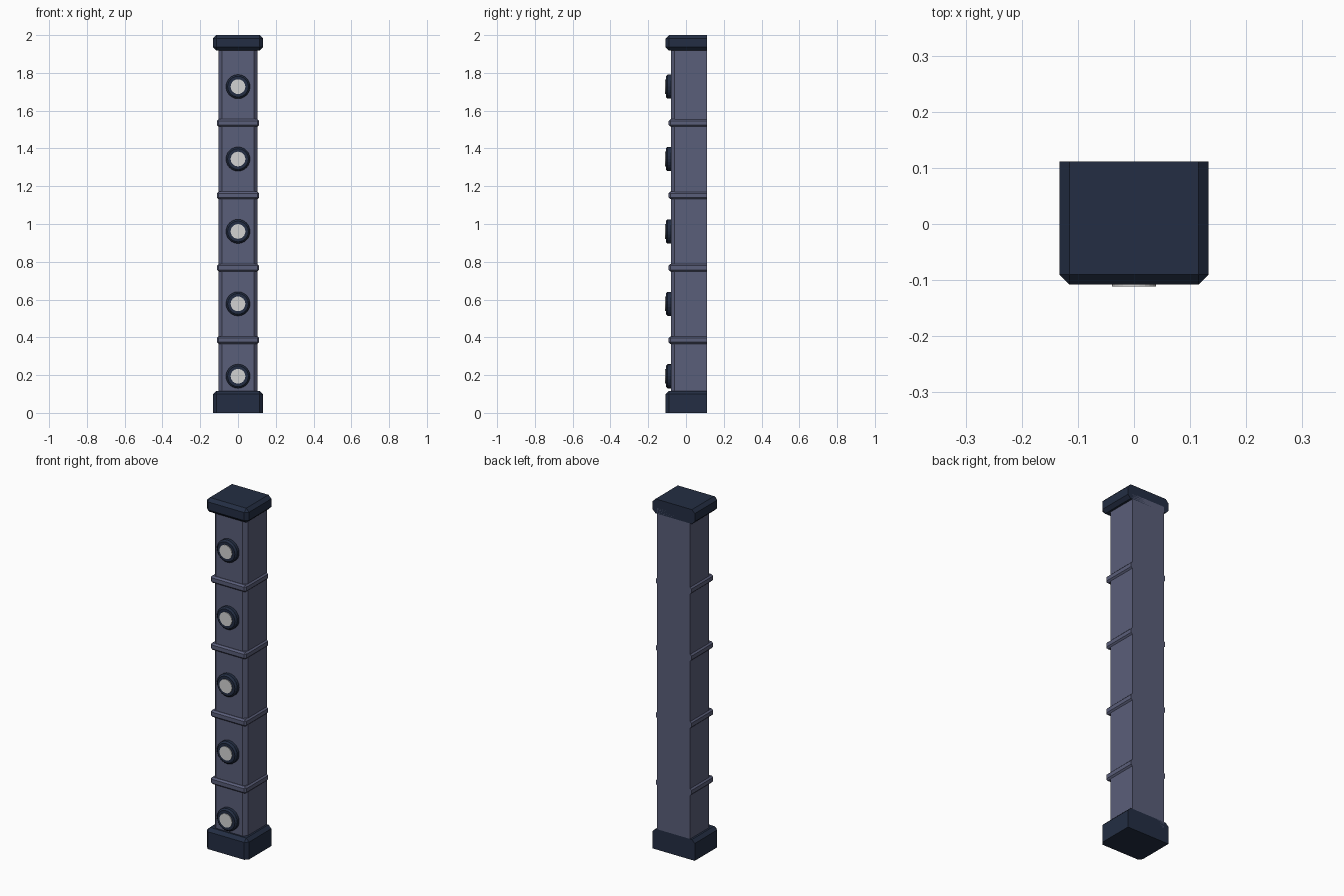
import bpy, bmesh, math

if "Cube" in bpy.data.objects:
    bpy.data.objects.remove(bpy.data.objects["Cube"])


def material(name, rgb):
    m = bpy.data.materials.new(name)
    m.diffuse_color = (*rgb, 1)
    m.use_nodes = True
    m.node_tree.nodes["Principled BSDF"].inputs["Base Color"].default_value = m.diffuse_color
    return m


SLATE = material("slate grey", (0.102, 0.112, 0.192))
NAVY = material("dark navy", (0.017, 0.027, 0.056))
WHITE = material("lamp white", (0.65, 0.65, 0.65))
BACK = 0.111


def finish(bm, name, mat):
    bmesh.ops.recalc_face_normals(bm, faces=bm.faces)
    me = bpy.data.meshes.new(name)
    bm.to_mesh(me)
    bm.free()
    me.materials.append(mat)
    ob = bpy.data.objects.new(name, me)
    bpy.context.collection.objects.link(ob)
    return ob


def block(name, mat, half_x, front, z0, z1, bevel, keep):
    """Box with a flat back; edges whose midpoint passes keep() are chamfered."""
    bm = bmesh.new()
    bmesh.ops.create_cube(bm, size=1)
    for v in bm.verts:
        v.co.x *= 2 * half_x
        v.co.y = front if v.co.y < 0 else BACK
        v.co.z = z0 if v.co.z < 0 else z1
    edges = [e for e in bm.edges if keep((e.verts[0].co + e.verts[1].co) / 2)]
    bmesh.ops.bevel(bm, geom=edges, offset=bevel, segments=1, affect='EDGES')
    return finish(bm, name, mat)


def lathe(name, mat, profile, z, sides=24):
    """Turn (radius, y) points around a front-facing axis at height z."""
    bm = bmesh.new()
    rings = []
    for r, y in profile:
        rings.append([bm.verts.new((r * math.cos(2 * math.pi * i / sides), y,
                                    z + r * math.sin(2 * math.pi * i / sides)))
                      for i in range(sides)])
    for a, b in zip(rings, rings[1:]):
        for i in range(sides):
            j = (i + 1) % sides
            bm.faces.new((a[i], a[j], b[j], b[i]))
    bm.faces.new(rings[0])
    bm.faces.new(rings[-1])
    return finish(bm, name, mat)


def not_back(p):
    return p.y < BACK - 0.001


# Base, shaft and cap
block("base", NAVY, 0.133, -0.108, 0, 0.117, 0.018,
      lambda p: not_back(p) and p.z > 0.01)
block("shaft", SLATE, 0.104, -0.08, 0.08, 1.95, 0.02,
      lambda p: p.y < -0.07 and 0.5 < p.z < 1.5)
block("cap", NAVY, 0.133, -0.108, 1.918, 2.0, 0.018, not_back)

# Raised bands between the lamps
for i in range(4):
    z = 0.385 + 0.3833 * i
    block(f"band_{i + 1}", SLATE, 0.112, -0.092, z - 0.02, z + 0.02, 0.009, not_back)

# Round lamps on the front
for i in range(5):
    z = 0.194 + 0.3833 * i
    lathe(f"lamp_housing_{i + 1}", NAVY,
          [(0.064, -0.07), (0.064, -0.098), (0.055, -0.107), (0.038, -0.107)], z)
    lathe(f"lamp_lens_{i + 1}", WHITE, [(0.039, -0.1), (0.039, -0.111)], z)
